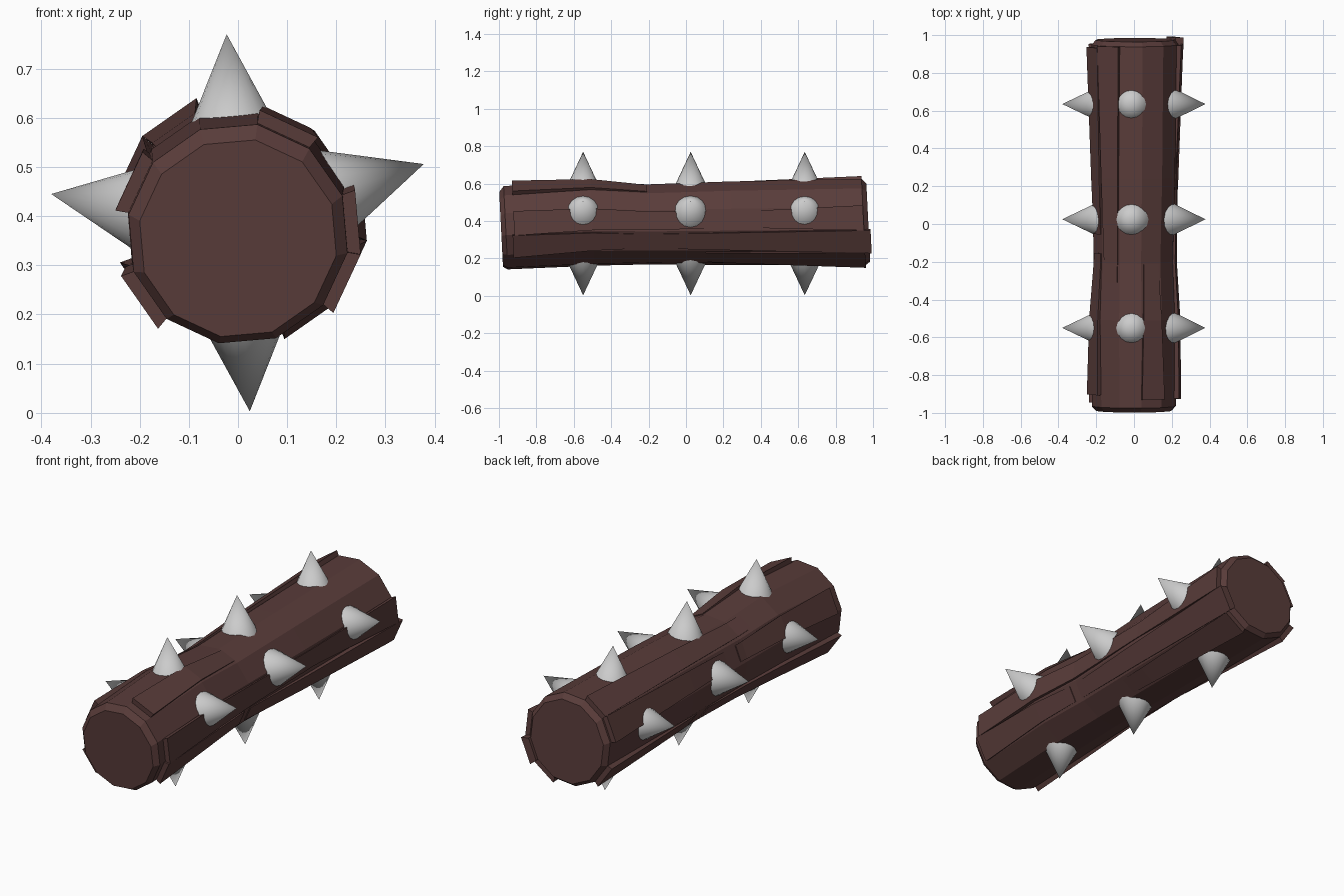
import bpy, bmesh
from math import radians, cos, sin
from mathutils import Vector

if "Cube" in bpy.data.objects:
    bpy.data.objects.remove(bpy.data.objects["Cube"])

wood = bpy.data.materials.new("dark_wood")
wood.diffuse_color = (0.1, 0.045, 0.042, 1)
wood.use_nodes = True
wood.node_tree.nodes["Principled BSDF"].inputs["Base Color"].default_value = wood.diffuse_color

SIDES = 12
# Trunk profile: y, radius, centre x, centre z
RINGS = [(-0.99, 0.203, 0.0, 0.355), (-0.965, 0.226, 0.0, 0.364),
         (-0.5, 0.230, 0.0, 0.388), (-0.2, 0.217, 0.0, 0.382),
         (0.25, 0.227, 0.003, 0.388), (0.95, 0.234, 0.005, 0.395),
         (0.975, 0.212, 0.005, 0.392)]


def ring_at(y):
    """Interpolated radius and centre of the trunk body at y."""
    body = RINGS[1:-1]
    y = min(max(y, body[0][0]), body[-1][0])
    for a, b in zip(body, body[1:]):
        if y <= b[0]:
            t = (y - a[0]) / (b[0] - a[0])
            return [a[i] + (b[i] - a[i]) * t for i in (1, 2, 3)]


def point(y, r, cx, cz, deg):
    """Point on a ring; the ends lean a little."""
    z = cz + r * sin(radians(deg))
    return (cx + r * cos(radians(deg)), y - 0.05 * (z - 0.385), z)


def loft(name, sections):
    bm = bmesh.new()
    loops = [[bm.verts.new(p) for p in s] for s in sections]
    n = len(loops[0])
    for a, b in zip(loops, loops[1:]):
        for i in range(n):
            j = (i + 1) % n
            bm.faces.new((a[i], a[j], b[j], b[i]))
    bm.faces.new(loops[0])
    bm.faces.new(loops[-1])
    bmesh.ops.recalc_face_normals(bm, faces=bm.faces)
    me = bpy.data.meshes.new(name)
    bm.to_mesh(me)
    bm.free()
    me.materials.append(wood)
    ob = bpy.data.objects.new(name, me)
    bpy.context.collection.objects.link(ob)


# Faceted trunk with bevelled ends
loft("log", [[point(y, r, cx, cz, 80 + 360 / SIDES * i) for i in range(SIDES)]
             for y, r, cx, cz in RINGS])

# Bark strips: face angle, thick end y, tapered end y
STRIPS = [(65, -0.92, -0.2), (5, -0.92, 0.3), (335, 0.985, -0.2),
          (215, -0.95, 0.1), (155, -0.9, -0.15), (155, 0.94, -0.05),
          (125, 0.95, -0.3), (5, 0.95, 0.3), (335, -0.93, -0.25),
          (215, 0.95, 0.2), (305, 0.95, 0.1)]
for k, (deg, y0, y1) in enumerate(STRIPS):
    lo, hi = min(y0, y1), max(y0, y1)
    mids = [g[0] for g in RINGS[2:-2] if lo < g[0] < hi]
    sections = []
    for y in [lo] + mids + [hi]:
        t = (y1 - y) / (y1 - y0)
        r, cx, cz = ring_at(y)
        half = 11 + 4 * t
        out = r + 0.026 * t + 0.001
        sections.append([point(y, r * 0.93, cx, cz, deg - half),
                         point(y, out, cx, cz, deg - half),
                         point(y, out, cx, cz, deg + half),
                         point(y, r * 0.93, cx, cz, deg + half)])
    loft(f"bark_strip_{k + 1}", sections)

# Metal spikes: four tips around the trunk, three rows along it
DEPTH = 0.20
centre = Vector((0, 0, 0.385))
for row, y in enumerate((-0.55, 0.025, 0.635)):
    for k, (x, z) in enumerate([(-0.023, 0.77), (0.378, 0.506),
                                (0.024, 0.003), (-0.38, 0.445)]):
        tip = Vector((x, 0, z))
        d = (tip - centre).normalized()
        bpy.ops.mesh.primitive_cone_add(
            vertices=16, radius1=0.094, radius2=0, depth=DEPTH,
            location=tip - d * DEPTH / 2 + Vector((0, y, 0)),
            rotation=d.to_track_quat('Z', 'Y').to_euler())
        bpy.context.object.name = f"spike_{row + 1}_{k + 1}"
        bpy.ops.object.shade_smooth_by_angle(angle=radians(40))
